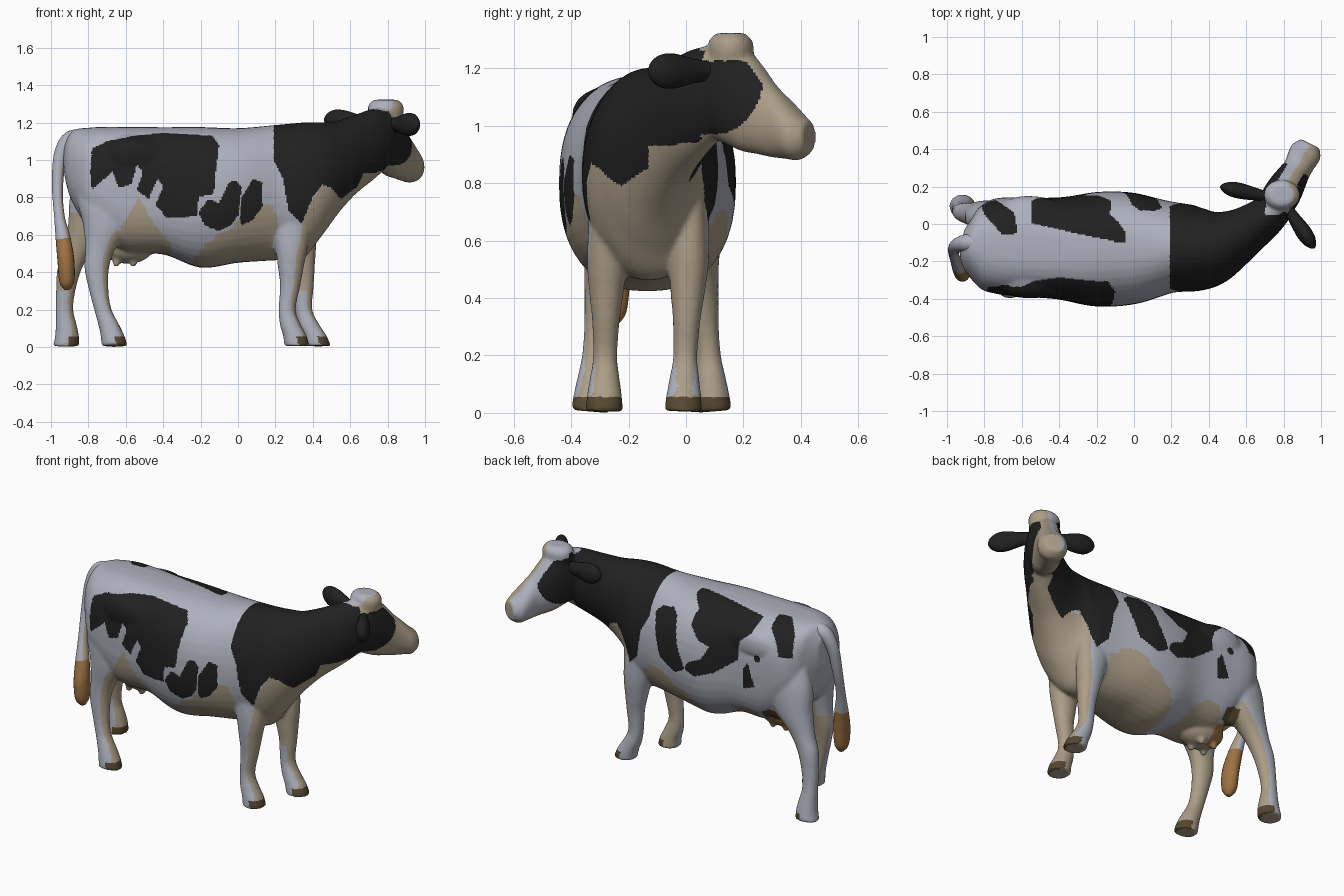
import bpy, bmesh, math
from mathutils import Vector, Matrix


def material(name, rgb):
    m = bpy.data.materials.new(name)
    m.diffuse_color = (*rgb, 1)
    return m


MATS = [material("white coat", (0.42, 0.44, 0.51)),
        material("beige coat", (0.41, 0.34, 0.245)),
        material("black coat", (0.015, 0.015, 0.015)),
        material("orange brown", (0.34, 0.165, 0.055)),
        material("hoof brown", (0.095, 0.065, 0.03))]
WHITE, BEIGE, BLACK, ORANGE, HOOF = range(5)


def spline(rows, steps=6):
    """Smooth interpolation through rows of numbers."""
    out = []
    for i in range(len(rows) - 1):
        a, b, c, d = (rows[max(0, i - 1)], rows[i], rows[i + 1],
                      rows[min(len(rows) - 1, i + 2)])
        for s in range(steps):
            t = s / steps
            out.append([0.5 * (2 * q + (r - p) * t + (2 * p - 5 * q + 4 * r - w) * t * t
                               + (3 * q - p - 3 * r + w) * t ** 3)
                        for p, q, r, w in zip(a, b, c, d)])
    return out + [list(rows[-1])]


def loft(bm, rows, up, sides=28):
    """Rows are x, y, z, side radius, up radius, roundness."""
    rows = spline(rows)
    up = Vector(up)
    rings = []
    for i, (x, y, z, a, b, n) in enumerate(rows):
        t = Vector(rows[min(i + 1, len(rows) - 1)][:3]) - Vector(rows[max(i - 1, 0)][:3])
        u = t.cross(up).normalized()
        ring = []
        for k in range(sides):
            c, s = math.cos(2 * math.pi * k / sides), math.sin(2 * math.pi * k / sides)
            c = math.copysign(abs(c) ** (2 / n), c)
            s = math.copysign(abs(s) ** (2 / n), s)
            ring.append(bm.verts.new(Vector((x, y, z)) + u * a * c + up * b * s))
        rings.append(ring)
    for r, q in zip(rings, rings[1:]):
        for k in range(sides):
            bm.faces.new((r[k], r[(k + 1) % sides], q[(k + 1) % sides], q[k]))
    bm.faces.new(rings[0])
    bm.faces.new(rings[-1])


def ball(bm, centre, radii):
    bmesh.ops.create_uvsphere(bm, u_segments=24, v_segments=16, radius=1,
                              matrix=Matrix.Translation(centre) @ Matrix.Diagonal((*radii, 1)))


def finish(bm, name, rule, voxel=0):
    bmesh.ops.recalc_face_normals(bm, faces=bm.faces)
    mesh = bpy.data.meshes.new(name)
    bm.to_mesh(mesh)
    bm.free()
    ob = bpy.data.objects.new(name, mesh)
    bpy.context.collection.objects.link(ob)
    if voxel:
        m = ob.modifiers.new("fuse", 'REMESH')
        m.mode, m.voxel_size = 'VOXEL', voxel
        m = ob.modifiers.new("soften", 'SMOOTH')
        m.factor, m.iterations = 0.5, 12
        dg = bpy.context.evaluated_depsgraph_get()
        mesh = bpy.data.meshes.new_from_object(ob.evaluated_get(dg))
        ob.modifiers.clear()
        ob.data = mesh
    mesh.materials.clear()
    for m in MATS:
        mesh.materials.append(m)
    for p in mesh.polygons:
        p.use_smooth = True
        p.material_index = rule(p.center, p.normal)
    return ob


def inside(px, py, poly):
    hit = False
    for (ax, ay), (bx, by) in zip(poly, poly[1:] + poly[:1]):
        if (ay > py) != (by > py) and px < (bx - ax) * (py - ay) / (by - ay) + ax:
            hit = not hit
    return hit


# Outlines of the coat patches, seen from the side (x, z) or the top (x, y)
SHOULDER = [(.19, 1.4), (.19, 1.0), (.24, .9), (.27, .73), (.34, .66), (.40, .8), (.45, .87),
            (.5, .85), (.55, .79), (.75, .94), (1, .95), (1, 1.4)]
RIGHT = [[(-.78, 1.06), (-.7, 1.1), (-.55, 1.13), (-.4, 1.145), (-.14, 1.13), (-.1, 1.08),
          (-.12, .93), (-.13, .82), (-.21, .8), (-.22, .7), (-.38, .69), (-.44, .76), (-.40, .86),
          (-.43, .9), (-.48, .79), (-.54, .84), (-.51, .93), (-.54, .98), (-.57, .87),
          (-.64, .85), (-.67, .94), (-.78, .84), (-.79, .93)],
         [(-.21, .72), (-.16, .79), (-.1, .77), (-.05, .88), (-.01, .89), (.02, .85),
          (0, .7), (-.04, .65), (-.1, .62), (-.18, .65)],
         [(.01, .68), (.02, .8), (.08, .9), (.13, .88), (.13, .75), (.08, .68), (.02, .65)]]
LEFT = [[(.15, 1.04), (.11, 1.08), (.03, 1.09), (-.01, 1.06), (-.05, .91), (-.11, .77), (-.04, .73),
         (.08, .79), (.12, .91)],
        [(-.03, 1.3), (-.05, 1.16), (-.13, 1.12), (-.12, 1.04), (-.2, .96), (-.27, .95),
         (-.22, .86), (-.13, .82), (-.11, .77), (-.17, .74), (-.3, .79), (-.46, .91),
         (-.47, 1.03), (-.55, 1.1), (-.53, 1.3)],
        [(-.5, .87), (-.53, .91), (-.58, .77), (-.5, .74)],
        [(-.57, .96), (-.59, .98), (-.62, .96), (-.61, .93), (-.58, .93)]]
RUMP = [(-.82, .11), (-.74, .13), (-.64, .06), (-.62, -.05), (-.7, -.06), (-.8, .05)]
THIGH = [(-.53, .8), (-.45, .66), (-.36, .55), (-.36, .4), (-.6, .35), (-.7, .3), (-.68, .5),
         (-.62, .65)]


def coat(c, n):
    x, y, z = c
    front = n.x - 0.7 * n.z
    # hooves
    if z < 0.056 and n.x > 0.1:
        return HOOF
    # head: dark cheeks, pale poll, blaze and muzzle
    if x > 0.7 and y > 0.05 and z > 0.85:
        along = (x - .75) * .5 + (y - .1) * .86
        side = (x - .75) * .86 - (y - .1) * .5
        blaze = abs(side) < .05 and n.z > .2 and z > 1.1 and along > 0
        blaze = blaze or (z > 1.225 and n.x > .45 and along > 0)
        cheek = (max(0, along - .04) / .185) ** 2 + ((z - 1.115) / .145) ** 2 < 1
        if (cheek or along < -.02) and z > .95 and z < 1.262 and not blaze:
            return BLACK
        return BEIGE if n.x > .3 or n.z < -.45 else WHITE
    # shoulders and neck
    bib = n.x - .9 * n.z > .78 and z < .93 and not (y < -.13 and z > .79)
    if x > .19 and not bib and inside(x, z, SHOULDER):
        return BLACK
    # flank and back patches
    if z > .6:
        if y < -.25 and any(inside(x, z, p) for p in RIGHT):
            return BLACK
        if y > max(-.1, -.22 * (x + .53)) and any(inside(x, z, p) for p in LEFT):
            return BLACK
        if z > 1 and inside(x, y, RUMP):
            return BLACK
    # brown marks behind the udder
    if -.77 < x < -.6 and -.1 < y < .02 and .42 < z < .55:
        return ORANGE
    if -.7 < x < -.6 and -.02 < y < .1 and .55 < z < .63 and n.z < -.25:
        return HOOF
    # front, underside, udder and inner legs are beige
    inner = (z < .5 and n.y > .35) if y < -.13 else (.3 < z < .72 and n.y < -.3)
    udder = -.75 < x < -.42 and -.26 < y < .03 and z < .6
    thigh = y < -.1 and inside(x, z, THIGH)
    return BEIGE if front > .38 or inner or udder or thigh else WHITE


body = bmesh.new()

# Torso and neck
loft(body, [(-.92, -.085, 1.0, .06, .1, 2), (-.875, -.095, .96, .16, .2, 2.2),
            (-.8, -.105, .91, .235, .262, 2.5), (-.72, -.115, .88, .258, .297, 2.7),
            (-.6, -.123, .84, .265, .337, 2.8), (-.4, -.13, .835, .273, .34, 2.7),
            (-.2, -.135, .80, .306, .376, 2.4),
            (0, -.13, .81, .298, .36, 2.3), (.2, -.125, .825, .245, .362, 2.1),
            (.34, -.13, .835, .228, .365, 2), (.43, -.115, .89, .205, .312, 2),
            (.51, -.085, .95, .165, .254, 2), (.6, -.035, 1.015, .132, .215, 2),
            (.7, .035, 1.075, .11, .192, 2), (.78, .11, 1.12, .09, .165, 2)], (0, 0, 1), 40)

# Broad hip bones
loft(body, [(-.76, -.115, 1.0, .2, .1, 2.3), (-.65, -.12, 1.02, .262, .125, 2.6),
            (-.52, -.125, 1.02, .272, .13, 2.6), (-.35, -.13, 1.0, .24, .12, 2.3)], (0, 0, 1))

# Head and poll
loft(body, [(.73, .06, 1.12, .09, .14, 2), (.78, .14, 1.115, .1, .178, 2.2),
            (.815, .2, 1.092, .096, .182, 2.2), (.845, .25, 1.06, .086, .16, 2.1),
            (.875, .3, 1.02, .077, .131, 2.1), (.9, .35, .99, .083, .106, 2.2),
            (.922, .39, .965, .084, .086, 2.2), (.942, .43, .96, .056, .055, 2)], (0, 0, 1))
loft(body, [(.785, .145, 1.18, .07, .08, 2), (.79, .155, 1.25, .08, .095, 2),
            (.79, .155, 1.295, .076, .092, 2), (.79, .155, 1.322, .05, .065, 2)], (1, 0, 0))

# Legs: height, forward offset, side radius, forward radius
FORE = [(.78, 0, .06, .13), (.55, .01, .07, .09), (.42, .005, .06, .068), (.33, 0, .049, .055),
        (.2, -.018, .042, .046), (.12, -.003, .052, .056), (.06, .02, .061, .063),
        (.005, .03, .066, .068)]
HIND = [(.95, 0, .05, .12), (.8, 0, .09, .16), (.65, .0, .085, .13), (.52, -.04, .063, .08),
        (.42, -.06, .053, .066), (.3, -.05, .044, .052), (.2, -.03, .043, .047),
        (.12, 0, .053, .056), (.06, .02, .061, .064), (.005, .03, .066, .07)]


def leg(hip, hoof, profile):
    rows = []
    for z, dx, ry, rx in profile:
        p = Vector(hoof).lerp(Vector(hip), min(1, max(0, z / .8)))
        rows.append((p.x + dx, p.y, z, ry, rx, 2.1))
    loft(body, rows, (1, 0, 0), 24)


leg((.27, -.27), (.285, -.285), FORE)
leg((.28, .02), (.40, -.01), FORE)
leg((-.7, -.27), (-.69, -.335), HIND)
leg((-.74, .03), (-.95, .095), HIND)

# Left thigh muscle
ball(body, (-.68, .03, .75), (.17, .08, .2))

# Udder with four teats
ball(body, (-.59, -.12, .535), (.14, .115, .09))
for dx in (-.05, .04):
    for dy in (-.045, .045):
        ball(body, (-.6 + dx, -.12 + dy, .46), (.022, .022, .035))

finish(body, "cow_body", coat, 0.0085)

# Ears
for name, root, tip in (("left_ear", (.74, .14, 1.19), (.46, .2, 1.215)),
                        ("right_ear", (.81, .1, 1.19), (.965, -.13, 1.19))):
    bm = bmesh.new()
    rows = []
    for t, a, b in ((0, .025, .03), (.3, .033, .042), (.6, .042, .06), (.8, .038, .058),
                    (.94, .022, .035), (1, .004, .006)):
        p = Vector(root).lerp(Vector(tip), t)
        rows.append((*p, a, b, 2))
    loft(bm, rows, (0, 0, 1), 20)
    finish(bm, name, lambda c, n: BLACK)

# Tail with a brush at the end
tail = bmesh.new()
loft(tail, [(-.82, -.1, 1.12, .045, .05, 2), (-.9, -.1, 1.11, .042, .045, 2),
            (-.95, -.115, 1.02, .036, .036, 2), (-.965, -.145, .85, .029, .03, 2),
            (-.955, -.19, .7, .028, .029, 2), (-.935, -.225, .58, .04, .042, 2),
            (-.92, -.25, .46, .045, .056, 2), (-.915, -.255, .35, .04, .047, 2),
            (-.91, -.255, .305, .015, .015, 2)], (0, 1, 0), 20)
finish(tail, "tail", lambda c, n: ORANGE if c.z < .58 else
       (BEIGE if n.x > .5 else WHITE))
